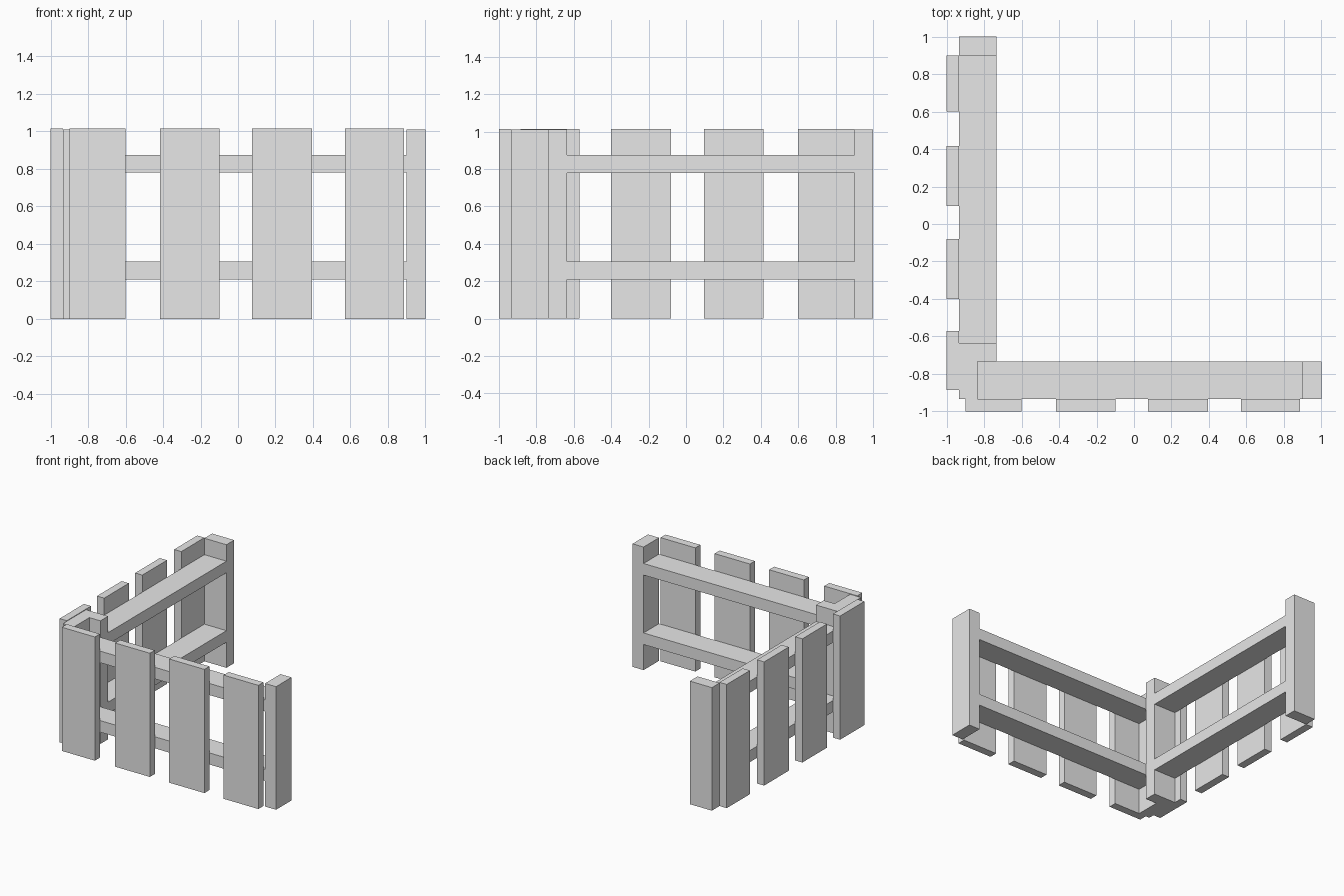
import bpy

cube = bpy.data.objects.get("Cube")
if cube:
    bpy.data.objects.remove(cube, do_unlink=True)

grey = bpy.data.materials.new("plain grey")
grey.use_nodes = True
grey.diffuse_color = (0.8, 0.8, 0.8, 1)
grey.node_tree.nodes["Principled BSDF"].inputs["Base Color"].default_value = (0.8, 0.8, 0.8, 1)


def box(name, x, y, z):
    """Box from (low, high) spans on each axis."""
    spans = (x, y, z)
    bpy.ops.mesh.primitive_cube_add(size=1, location=[sum(s) / 2 for s in spans])
    ob = bpy.context.object
    ob.name = name
    ob.scale = [s[1] - s[0] for s in spans]
    bpy.ops.object.transform_apply(location=False, rotation=False, scale=True)
    ob.data.materials.append(grey)


OUTER, FACE, INNER = -1.0, -0.935, -0.735   # plank front, frame front, frame back
POST = (0, 1.01)
PLANK = (0, 1.015)
RAILS = {"lower": (0.21, 0.305), "upper": (0.78, 0.875)}


def fence(side, start, planks, swap):
    """One fence panel; swap turns it from the x direction to the y direction."""
    def part(name, along, across, z):
        x, y = (across, along) if swap else (along, across)
        box(f"{side}_{name}", x, y, z)

    frame = (FACE, INNER)
    part("corner_post", (start, start + 0.1), frame, POST)
    part("end_post", (0.9, 1.0), frame, POST)
    for level, z in RAILS.items():
        part(f"{level}_rail", (start + 0.1, 0.9), frame, z)
    for i, span in enumerate(planks, 1):
        part(f"plank_{i}", span, (OUTER, FACE), PLANK)


# Front panel, then the panel on the right side meeting it at the corner
fence("front", FACE, [(-0.9, -0.6), (-0.415, -0.1), (0.075, 0.395), (0.57, 0.885)], False)
fence("right", INNER, [(-0.885, -0.57), (-0.4, -0.08), (0.095, 0.415), (0.6, 0.9)], True)
